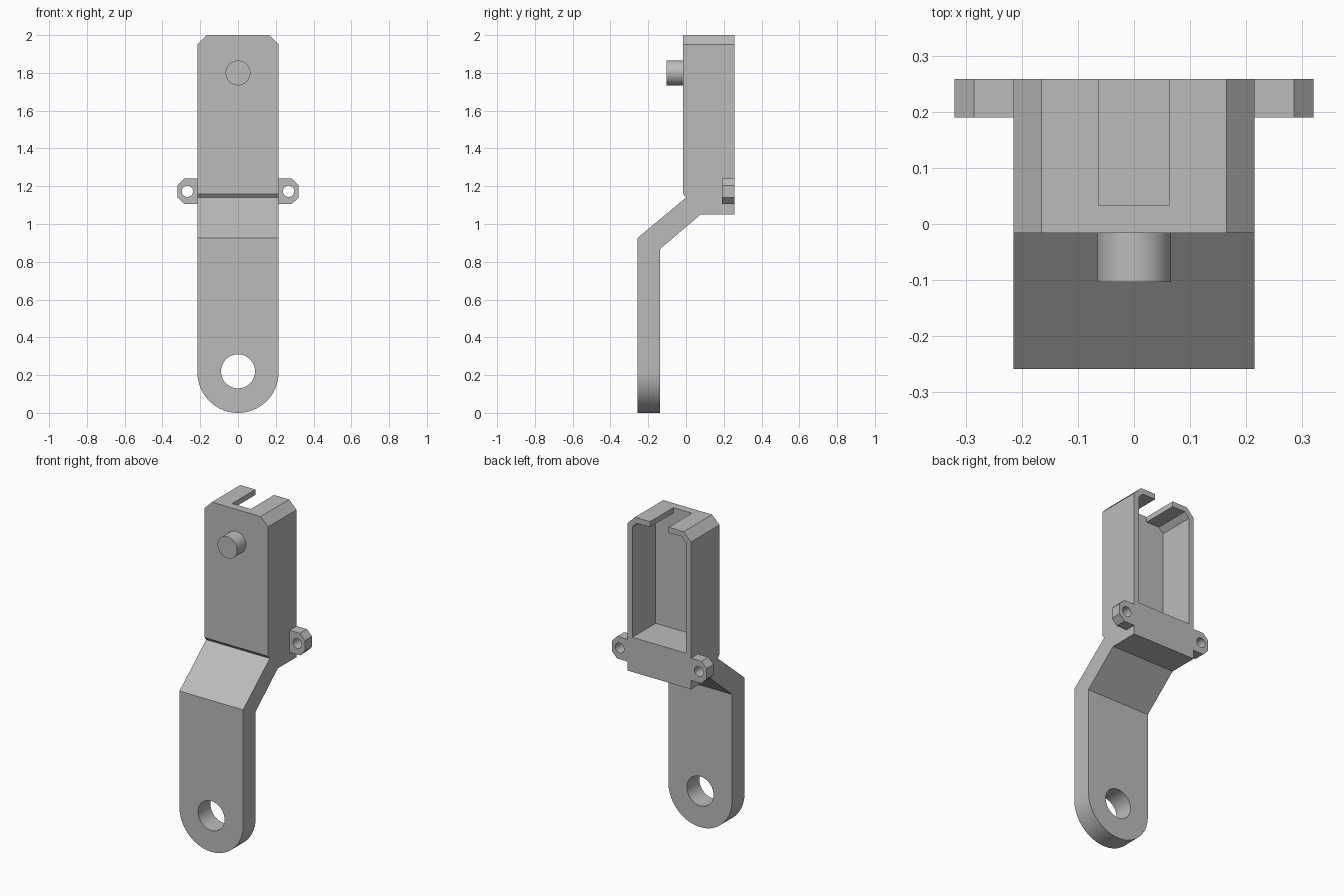
import bpy
import bmesh
from math import cos, sin, pi, radians

cube = bpy.data.objects.get("Cube")
if cube:
    bpy.data.objects.remove(cube, do_unlink=True)

# Single plain material
grey = bpy.data.materials.new("plain_grey")
grey.use_nodes = True
COLOUR = (0.5, 0.5, 0.5, 1)
grey.diffuse_color = COLOUR
grey.node_tree.nodes["Principled BSDF"].inputs["Base Color"].default_value = COLOUR

W = 0.215            # half width of the bracket
BACK = 0.258         # rear plane; the front plane is -BACK
FACE = -0.016        # front of the housing
WALL = 0.033


def prism(name, points, axis, start, end):
    """Extrude an outline along x (points are y, z) or along y (points are x, z)."""
    def place(p, d):
        return (d, p[0], p[1]) if axis == "x" else (p[0], d, p[1])
    bm = bmesh.new()
    face = bm.faces.new([bm.verts.new(place(p, start)) for p in points])
    new = bmesh.ops.extrude_face_region(bm, geom=[face])["geom"]
    shift = place((0, 0), end - start)
    bmesh.ops.translate(bm, vec=shift, verts=[v for v in new if isinstance(v, bmesh.types.BMVert)])
    bmesh.ops.recalc_face_normals(bm, faces=bm.faces)
    mesh = bpy.data.meshes.new(name)
    bm.to_mesh(mesh)
    bm.free()
    mesh.materials.append(grey)
    obj = bpy.data.objects.new(name, mesh)
    bpy.context.collection.objects.link(obj)
    return obj


def arc(cx, cz, r, a0=0, a1=360, n=48, closed=True):
    count = n if closed else n + 1
    angles = [radians(a0 + (a1 - a0) * i / n) for i in range(count)]
    return [(cx + r * cos(a), cz + r * sin(a)) for a in angles]


def combine(target, tool, operation):
    """Apply a boolean and discard the tool object."""
    mod = target.modifiers.new("shape", "BOOLEAN")
    mod.operation = operation
    mod.solver = "EXACT"
    mod.object = tool
    bpy.context.view_layer.objects.active = target
    bpy.ops.object.modifier_apply(modifier=mod.name)
    bpy.data.objects.remove(tool, do_unlink=True)


# Bracket: cranked side profile trimmed to the front outline
side = [(-BACK, -0.1), (-0.137, -0.1), (-0.137, 0.868), (0.077, 1.05),
        (BACK, 1.05), (BACK, 2.1), (FACE, 2.1), (FACE, 1.16),
        (0.0, 1.14), (-BACK, 0.925)]
bracket = prism("bracket_body", side, "x", -0.4, 0.4)
outline = arc(0, W, W, 180, 360, 48, False) + [(W, 1.95), (0.165, 2), (-0.165, 2), (-W, 1.95)]
combine(bracket, prism("outline", outline, "y", -0.5, 0.5), "INTERSECT")

# Mounting ears at the back of the housing
for s in (-1, 1):
    ear = [(0.2, 1.105), (0.285, 1.105), (0.32, 1.14), (0.32, 1.205), (0.285, 1.24), (0.2, 1.24)]
    combine(bracket, prism("ear", [(s * x, z) for x, z in ear], "y", 0.19, BACK), "UNION")
    combine(bracket, prism("ear_hole", arc(s * 0.268, 1.173, 0.03, n=32), "y", 0.1, 0.4), "DIFFERENCE")

# Hollow housing, open at the back, with a slot through its top
inner = W - WALL
pocket = [(-inner, 1.262), (inner, 1.262), (inner, 1.936), (0.151, 2 - WALL),
          (-0.151, 2 - WALL), (-inner, 1.936)]
combine(bracket, prism("pocket", pocket, "y", 0.033, 0.4), "DIFFERENCE")
slot = [(-0.063, 1.8), (0.063, 1.8), (0.063, 2.1), (-0.063, 2.1)]
combine(bracket, prism("slot", slot, "y", 0.033, 0.4), "DIFFERENCE")

# Pivot hole in the lower arm
combine(bracket, prism("pivot_hole", arc(0, 0.22, 0.09), "y", -0.5, 0.1), "DIFFERENCE")

# Round pin on the front
pin = prism("front_pin", arc(0, 1.8, 0.066), "y", -0.103, FACE)

for obj in (bracket, pin):
    bpy.ops.object.select_all(action="DESELECT")
    obj.select_set(True)
    bpy.context.view_layer.objects.active = obj
    bpy.ops.object.shade_smooth_by_angle(angle=pi / 6)
